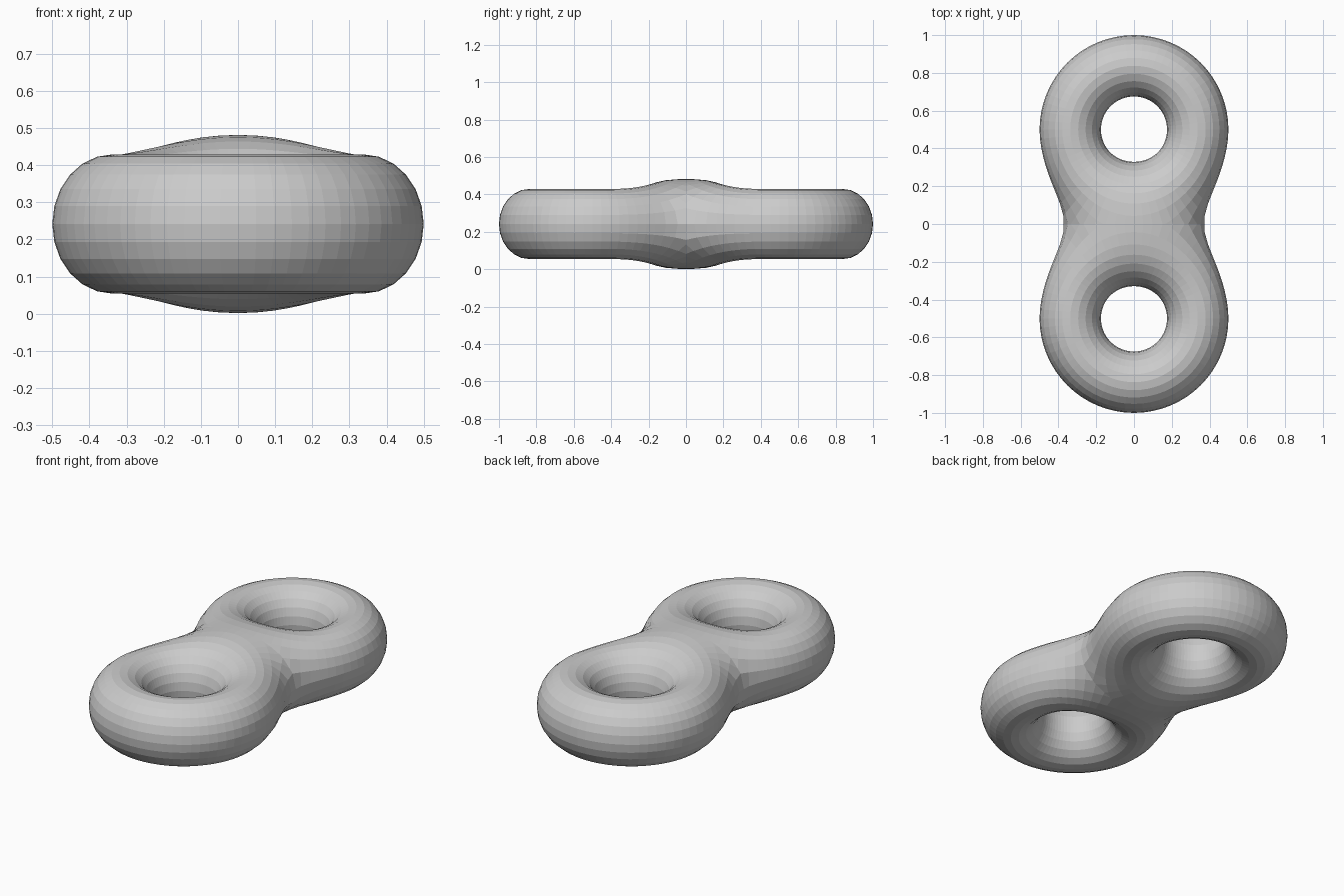
import bpy, bmesh
from math import hypot, sin, cos, pi

if "Cube" in bpy.data.objects:
    bpy.data.objects.remove(bpy.data.objects["Cube"])

R, A, B = 0.3375, 0.1625, 0.1875      # ring radius, tube half width, tube half height
CY, CZ = 0.5, 0.2415                  # ring centre offset, height of mid plane
NU, NV = 64, 24


def ring(x, y, z, cy):
    return hypot(hypot(x, y - cy) - R, z * A / B) - A


def field(x, y, z):
    # smooth blend of two rings; past the middle plane it continues straight
    y = max(y, 0.0)
    d1, d2 = ring(x, y, z, CY), ring(x, y, z, -CY)
    k = 0.406 + 0.6 * x * x
    h = max(k - abs(d1 - d2), 0.0) / k
    return min(d1, d2) - h * h * k / 4


def surface_point(u, v):
    # walk outward from the tube's centre line until the surface is reached
    def at(t):
        r = R + t * cos(v) * A
        return r * sin(u), CY - r * cos(u), t * sin(v) * B
    lo, step, limit = 0.0, 0.04, 4.0
    while lo < limit and field(*at(lo + step)) < 0:
        lo += step
    hi = lo + step
    for _ in range(20):
        mid = (lo + hi) / 2
        if field(*at(mid)) < 0:
            lo = mid
        else:
            hi = mid
    return at(lo)


# One half of the body: a ring of quads, open where it meets the other half
bm = bmesh.new()
grid = []
for i in range(NU):
    row = []
    for j in range(NV):
        x, y, z = surface_point(2 * pi * i / NU, 2 * pi * j / NV)
        row.append(bm.verts.new((x, y, z + CZ)))
    grid.append(row)
for i in range(NU):
    for j in range(NV):
        a, b = grid[i], grid[(i + 1) % NU]
        k = (j + 1) % NV
        bm.faces.new((a[j], b[j], b[k], a[k]))
bmesh.ops.bisect_plane(bm, geom=bm.verts[:] + bm.edges[:] + bm.faces[:], dist=1e-5,
                       plane_co=(0, 0, 0), plane_no=(0, 1, 0), clear_inner=True)
bmesh.ops.recalc_face_normals(bm, faces=bm.faces[:])
mesh = bpy.data.meshes.new("double_ring")
bm.to_mesh(mesh)
bm.free()
body = bpy.data.objects.new("double_ring", mesh)
bpy.context.collection.objects.link(body)

# The other half
mirror = body.modifiers.new("Mirror", 'MIRROR')
mirror.use_axis = (False, True, False)
mirror.use_clip = True
mirror.merge_threshold = 0.001
